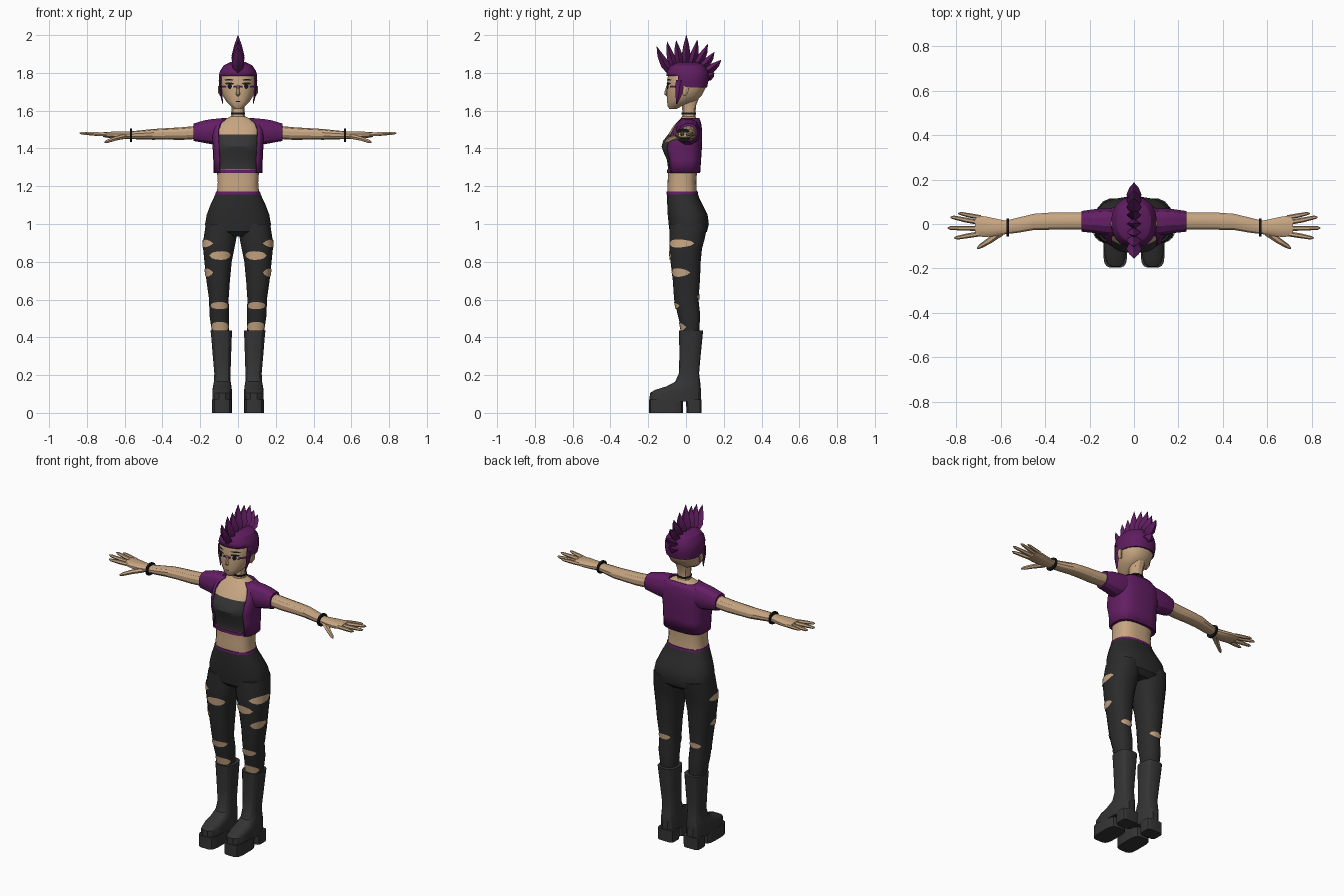
import bpy, bmesh, math
from mathutils import Vector


def material(name, r, g, b):
    m = bpy.data.materials.new(name)
    m.diffuse_color = (r, g, b, 1)
    return m


SKIN = material("skin", .58, .385, .225)
PURPLE = material("purple cloth", .125, .013, .125)
HAIR = material("purple hair", .115, .012, .115)
PANTS = material("charcoal trousers", .024, .024, .024)
TOP = material("grey top", .036, .036, .036)
BOOT = material("grey boots", .034, .034, .034)
BLACK = material("black", .008, .008, .008)
WHITE = material("eye white", .6, .55, .5)


def finish(name, bm, mats, mirror=False, thick=0):
    me = bpy.data.meshes.new(name)
    bm.to_mesh(me)
    bm.free()
    ob = bpy.data.objects.new(name, me)
    bpy.context.collection.objects.link(ob)
    for m in mats:
        me.materials.append(m)
    if thick:
        mod = ob.modifiers.new("thickness", 'SOLIDIFY')
        mod.thickness, mod.offset = thick, -1
    if mirror:
        ob.modifiers.new("mirror", 'MIRROR').use_mirror_merge = False
    return ob


def ring_point(ring, a, axis, p, grow=0):
    """Point on a superellipse ring (t, u0, u1, v0, v1) at angle a."""
    t, u0, u1, v0, v1 = ring
    c, s = math.cos(a), math.sin(a)
    u = (u0 + u1) / 2 + ((u1 - u0) / 2 + grow) * math.copysign(abs(c) ** (2 / p), c)
    v = (v0 + v1) / 2 + ((v1 - v0) / 2 + grow) * math.copysign(abs(s) ** (2 / p), s)
    return Vector((u, v, t)) if axis == 'z' else Vector((t, u, v))


def loft(name, rings, mats, axis='z', n=16, p=2.3, mirror=False, arc=None,
         rule=None, keep=None, thick=0, caps=True):
    bm = bmesh.new()
    rows = []
    for r in sorted(rings):
        if arc:
            angles = [math.radians(arc[0] + (arc[1] - arc[0]) * i / n) for i in range(n + 1)]
        else:
            angles = [2 * math.pi * (i + .5) / n for i in range(n)]
        rows.append([bm.verts.new(ring_point(r, a, axis, p)) for a in angles])
    for lo, hi in zip(rows, rows[1:]):
        for i in range(n):
            j = i + 1 if arc else (i + 1) % n
            bm.faces.new((lo[i], lo[j], hi[j], hi[i]))
    if caps and not arc:
        bm.faces.new(rows[0][::-1])
        bm.faces.new(rows[-1])
    if keep:
        bad = [f for f in bm.faces if not keep(f.calc_center_median())]
        bmesh.ops.delete(bm, geom=bad, context='FACES')
    if rule:
        for f in bm.faces:
            f.material_index = rule(f.calc_center_median())
    return finish(name, bm, mats, mirror, thick)


def patch(name, rings, marks, mat, p, steps=8):
    """Thin lens-shaped plates lying on a lofted surface: (angle0, angle1, z, height)."""
    rings = sorted(rings)

    def at(a, z):
        for lo, hi in zip(rings, rings[1:]):
            if lo[0] <= z <= hi[0]:
                k = (z - lo[0]) / (hi[0] - lo[0])
                mix = [x + (y - x) * k for x, y in zip(lo, hi)]
                return ring_point(mix, a, 'z', p, .003)
    bm = bmesh.new()
    for a0, a1, z, h in marks:
        cols = []
        for i in range(steps + 1):
            k = i / steps
            a = math.radians(a0 + (a1 - a0) * k)
            half = h / 2 * (math.sin(math.pi * k) ** .6 + .04)
            cols.append([bm.verts.new(at(a, z + half * q)) for q in (-1, 0, 1)])
        for l, r in zip(cols, cols[1:]):
            for q in (0, 1):
                bm.faces.new((l[q], r[q], r[q + 1], l[q + 1]))
    return finish(name, bm, [mat], True)


def tubes(name, paths, mat, n=6, mirror=False):
    """Tapered tubes; each path is a list of (point, radius_u, radius_v)."""
    bm = bmesh.new()
    for path in paths:
        rows = []
        for i, (c, ru, rv) in enumerate(path):
            d = Vector(path[min(i + 1, len(path) - 1)][0]) - Vector(path[max(i - 1, 0)][0])
            d.normalize()
            u = Vector((1, 0, 0)) if abs(d.x) < .6 else Vector((0, 1, 0))
            v = d.cross(u).normalized()
            u = v.cross(d)
            ang = [2 * math.pi * k / n for k in range(n)]
            rows.append([bm.verts.new(Vector(c) + u * ru * math.cos(a) + v * rv * math.sin(a))
                         for a in ang])
        for lo, hi in zip(rows, rows[1:]):
            for k in range(n):
                bm.faces.new((lo[k], lo[(k + 1) % n], hi[(k + 1) % n], hi[k]))
        bm.faces.new(rows[0][::-1])
        bm.faces.new(rows[-1])
    bmesh.ops.recalc_face_normals(bm, faces=bm.faces)
    return finish(name, bm, [mat], mirror)


def sym(rows):
    return [(z, -w, w, y0, y1) for z, w, y0, y1 in rows]


# Torso with bandeau top
loft("torso", sym([
    (1.14, .115, -.098, .06), (1.17, .112, -.10, .058), (1.22, .108, -.098, .055),
    (1.29, .113, -.095, .06), (1.34, .116, -.102, .065), (1.385, .118, -.122, .068),
    (1.41, .118, -.13, .07), (1.44, .118, -.122, .07), (1.475, .118, -.095, .07),
    (1.52, .115, -.066, .065), (1.55, .085, -.036, .06), (1.57, .036, -.02, .05)]),
    [SKIN, TOP], p=2.8, n=20, rule=lambda c: int(1.29 < c.z < 1.475))

# Open cropped jacket, hem and sleeves
loft("jacket", sym([
    (1.27, .130, -.100, .075), (1.34, .131, -.105, .080), (1.40, .134, -.120, .084),
    (1.45, .138, -.110, .086), (1.50, .138, -.085, .085), (1.535, .125, -.062, .080),
    (1.562, .085, -.034, .070)]), [PURPLE], p=3, n=18, arc=(-48, 228), thick=.008)
loft("jacket_hem", sym([(1.270, .121, -.102, .068), (1.288, .121, -.102, .068)]),
     [PURPLE], p=2.8, n=20)
loft("sleeve", [(.09, -.055, .072, 1.425, 1.562), (.14, -.05, .072, 1.42, 1.557),
                (.18, -.042, .068, 1.428, 1.55), (.235, -.036, .06, 1.438, 1.533)],
     [PURPLE], 'x', n=12, mirror=True)

# Arms, palms, fingers, bracelets
loft("arm", [(.2, -.026, .053, 1.45, 1.522), (.30, -.026, .053, 1.444, 1.513),
             (.38, -.027, .052, 1.446, 1.508), (.45, -.028, .047, 1.445, 1.504),
             (.52, -.04, .03, 1.447, 1.496), (.58, -.047, .015, 1.45, 1.49)],
     [SKIN], 'x', n=12, mirror=True)
loft("palm", [(.57, -.045, .014, 1.45, 1.49), (.62, -.055, .025, 1.449, 1.489),
              (.67, -.06, .036, 1.453, 1.489), (.715, -.056, .038, 1.46, 1.486)],
     [SKIN], 'x', n=12, mirror=True)
fingers = []
for y0, x1, y1, r in ((.03, .79, .047, .010), (.006, .825, .03, .011),
                      (-.02, .838, -.018, .011), (-.044, .808, -.062, .011)):
    fingers.append([((.69, y0, 1.473), r, r), (((.69 + x1) / 2, (y0 + y1) / 2, 1.477), r, r),
                    ((x1 - .012, y1, 1.48), r * .75, r * .7), ((x1, y1, 1.482), .003, .003)])
fingers.append([((.60, -.035, 1.463), .02, .014), ((.65, -.075, 1.452), .014, .012),
                ((.69, -.1, 1.438), .01, .01), ((.705, -.11, 1.432), .004, .004)])
tubes("fingers", fingers, SKIN, mirror=True)
loft("bracelet", [(.561, -.056, .025, 1.435, 1.505), (.573, -.056, .025, 1.435, 1.505)],
     [BLACK], 'x', n=14, mirror=True)

# Neck and choker
loft("neck", sym([(1.54, .042, -.025, .055), (1.58, .036, -.02, .05),
                  (1.63, .036, -.022, .055), (1.69, .045, -.03, .08)]), [SKIN], n=12)
loft("choker", sym([(1.580, .039, -.024, .054), (1.590, .039, -.024, .054)]), [BLACK], n=12)

# Head, ears, nose
HEAD = sym([
    (1.608, .016, -.088, -.05), (1.625, .040, -.098, -.02), (1.65, .064, -.101, .05),
    (1.68, .082, -.102, .085), (1.72, .093, -.102, .104), (1.76, .096, -.10, .112),
    (1.80, .093, -.095, .11), (1.83, .078, -.08, .095), (1.85, .045, -.045, .065)])
loft("head", HEAD, [SKIN], n=20, p=2.3)
tubes("ear", [[((.09, -.008, 1.68), .006, .010), ((.098, -.004, 1.70), .009, .018),
               ((.1, .002, 1.728), .007, .016)]], SKIN, mirror=True)
tubes("nose", [[((0, -.098, 1.735), .006, .004), ((0, -.106, 1.70), .009, .009),
                ((0, -.107, 1.688), .012, .009), ((0, -.1, 1.676), .004, .003)]], SKIN)

# Face details
patch("eye_white", HEAD, [(-79, -52, 1.729, .024)], WHITE, 2.3)
iris = patch("iris", HEAD, [(-74, -58, 1.729, .027)], BLACK, 2.3)
iris.scale = (1.01, 1.01, 1)
patch("lash_and_brow", HEAD, [(-81, -48, 1.743, .012), (-80, -46, 1.763, .008)], BLACK, 2.3)
patch("mouth", HEAD, [(-100, -80, 1.648, .005)], BLACK, 2.3)

# Hair cap, sideburns and mohawk spikes
loft("hair_cap", sym([
    (1.722, .098, -.104, .112), (1.755, .102, -.107, .119), (1.785, .102, -.105, .121),
    (1.81, .096, -.1, .117), (1.84, .076, -.08, .098), (1.858, .04, -.04, .06)]),
    [HAIR], n=24, keep=lambda c: c.z > 1.785 or c.y > -.05, thick=.008)
tubes("sideburn", [[((.094, -.03, 1.76), .008, .024), ((.092, -.036, 1.70), .007, .02),
                    ((.08, -.05, 1.635), .002, .003)]], HAIR, 4, True)
spikes = []
for y0, z0, y1, z1 in ((-.085, 1.81, -.155, 1.94), (-.06, 1.83, -.10, 1.965),
                       (-.03, 1.845, -.052, 1.972), (.0, 1.85, .002, 2.0),
                       (.03, 1.85, .06, 1.975), (.055, 1.845, .115, 1.952),
                       (.08, 1.83, .15, 1.91), (.10, 1.805, .186, 1.868),
                       (.105, 1.775, .15, 1.80)):
    dy, dz = y1 - y0, z1 - z0
    # middle points bow outwards so the tips curl up
    spikes.append([((0, y0, z0), .022, .02),
                   ((0, y0 + dy * .38, z0 + dz * .28), .034, .024),
                   ((0, y0 + dy * .75, z0 + dz * .65), .02, .015),
                   ((0, y1, z1), .001, .001)])
tubes("mohawk", spikes, HAIR, 4)

# Trousers: hips, waistband and legs
loft("hips", sym([
    (.935, .10, -.06, .085), (.96, .172, -.088, .112), (1.0, .176, -.093, .122),
    (1.05, .167, -.098, .115), (1.10, .148, -.10, .09), (1.14, .129, -.102, .07),
    (1.165, .118, -.102, .062)]), [PANTS], p=2.5, n=20)
loft("waistband", sym([(1.157, .121, -.105, .065), (1.171, .118, -.104, .063)]),
     [PURPLE], p=2.5, n=20)
LEG = [(.40, .05, .135, -.02, .07), (.45, .047, .142, -.028, .072), (.52, .046, .152, -.045, .076),
       (.60, .049, .154, -.064, .067), (.70, .042, .168, -.071, .075),
       (.80, .032, .179, -.083, .079), (.87, .018, .186, -.089, .086),
       (.92, .008, .184, -.09, .100), (1.0, .005, .172, -.088, .116)]
loft("leg", LEG, [PANTS], n=16, p=2.4, mirror=True)
patch("trouser_rip", LEG, [
    (-72, 22, .897, .042), (-140, -58, .833, .044), (-72, 12, .743, .044),
    (-155, -35, .568, .036), (-160, -20, .455, .05), (50, 130, .615, .03)], SKIN, 2.4)

# Platform boots
loft("boot", [(.06, .031, .137, -.195, .081), (.105, .031, .137, -.193, .081),
              (.122, .032, .136, -.165, .08), (.14, .034, .133, -.105, .079),
              (.165, .038, .128, -.058, .076), (.21, .039, .126, -.038, .07),
              (.30, .036, .134, -.036, .078), (.41, .032, .143, -.037, .089),
              (.435, .030, .146, -.038, .091)], [BOOT], n=16, p=2.9, mirror=True)
loft("front_sole", [(0, .030, .138, -.197, -.016), (.07, .030, .138, -.197, -.016)],
     [BOOT], n=16, p=4, mirror=True)
loft("heel", [(0, .034, .135, .002, .083), (.07, .032, .136, .0, .083)],
     [BOOT], n=16, p=5, mirror=True)

# Smooth rounded surfaces while keeping creases
bpy.ops.object.select_all(action='SELECT')
bpy.context.view_layer.objects.active = bpy.data.objects["torso"]
bpy.ops.object.shade_smooth_by_angle(angle=math.radians(28))
